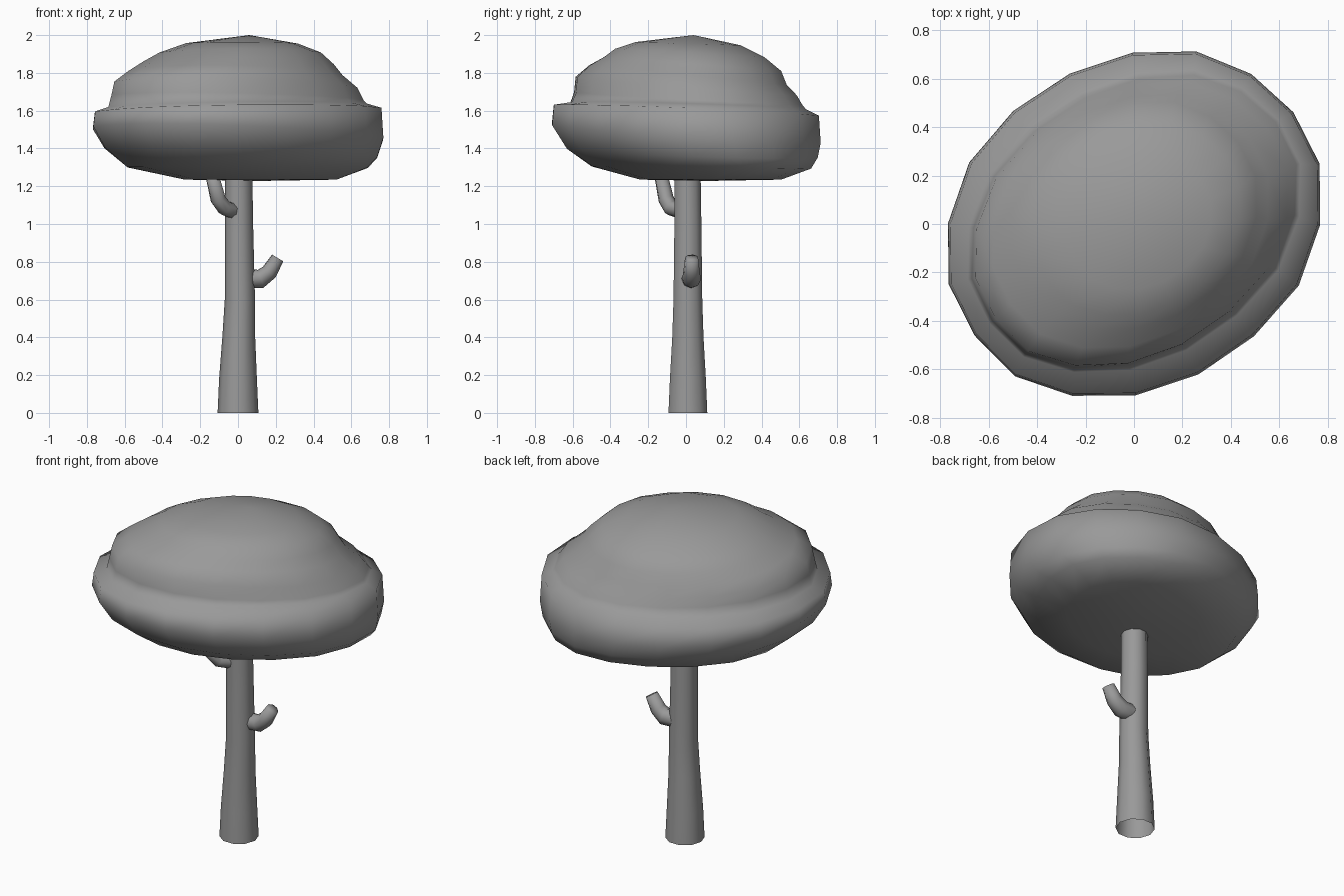
import bpy, bmesh, math, random
from mathutils import Vector

if "Cube" in bpy.data.objects:
    bpy.data.objects.remove(bpy.data.objects["Cube"])

random.seed(4)
grey = bpy.data.materials.new("dark_grey")
grey.diffuse_color = (0.32, 0.32, 0.32, 1)
grey.use_nodes = True
grey.node_tree.nodes["Principled BSDF"].inputs["Base Color"].default_value = grey.diffuse_color


def loft(name, rings, start=None, end=None):
    """Skin a list of point rings, optionally closed to an end point."""
    bm = bmesh.new()
    vr = [[bm.verts.new(p) for p in r] for r in rings]
    n = len(vr[0])
    for lo, hi in zip(vr, vr[1:]):
        for i in range(n):
            j = (i + 1) % n
            bm.faces.new((lo[i], lo[j], hi[j], hi[i]))
    for point, ring, flip in ((start, vr[0], True), (end, vr[-1], False)):
        if point:
            c = bm.verts.new(point)
            for i in range(n):
                a, b = ring[i], ring[(i + 1) % n]
                bm.faces.new((b, a, c) if flip else (a, b, c))
    bmesh.ops.recalc_face_normals(bm, faces=bm.faces[:])
    mesh = bpy.data.meshes.new(name)
    bm.to_mesh(mesh)
    bm.free()
    mesh.shade_smooth()
    mesh.materials.append(grey)
    obj = bpy.data.objects.new(name, mesh)
    bpy.context.collection.objects.link(obj)
    return obj


def oval_rings(specs, sides=18, turn=math.radians(35)):
    """Diagonal oval rings; spec = cx, cy, z, long, short, x tilt, y tilt."""
    wobble = [random.uniform(0.985, 1.02) for _ in range(sides)]
    rings = []
    for cx, cy, z, a, b, tx, ty in specs:
        ring = []
        for i in range(sides):
            t = 2 * math.pi * i / sides
            u, v = a * wobble[i] * math.cos(t), b * wobble[i] * math.sin(t)
            x = cx + u * math.cos(turn) - v * math.sin(turn)
            y = cy + u * math.sin(turn) + v * math.cos(turn)
            ring.append((x, y, z + tx * x + ty * y))
        rings.append(ring)
    return rings


def branch(name, path, radii, sides=8):
    """Round limb along a path."""
    pts = [Vector(p) for p in path]
    rings = []
    for k, p in enumerate(pts):
        d = (pts[min(k + 1, len(pts) - 1)] - pts[max(k - 1, 0)]).normalized()
        side = d.cross(Vector((0.3, 1, 0))).normalized()
        up = d.cross(side)
        rings.append([p + radii[k] * (side * math.cos(math.tau * i / sides)
                                      + up * math.sin(math.tau * i / sides))
                      for i in range(sides)])
    return loft(name, rings, end=path[-1])


# Trunk, flared toward the ground and open underneath
trunk = []
for x, y, z, r in ((0, 0.01, 0, 0.108), (0, 0.01, 0.18, 0.1),
                   (0.004, 0.01, 0.4, 0.087), (0.01, 0.01, 0.6, 0.08),
                   (0.005, 0.01, 1.0, 0.075), (0.003, 0.008, 1.26, 0.073)):
    trunk.append([(x + r * math.cos(math.tau * i / 10),
                   y + r * math.sin(math.tau * i / 10), z) for i in range(10)])
loft("trunk", trunk)

# Branch stubs
branch("lower_branch", [(0.05, 0.025, 0.71), (0.12, 0.03, 0.71),
                        (0.165, 0.03, 0.745), (0.21, 0.03, 0.82)],
       (0.05, 0.05, 0.045, 0.036))
branch("upper_branch", [(-0.03, -0.03, 1.07), (-0.07, -0.08, 1.085),
                        (-0.105, -0.105, 1.13), (-0.14, -0.135, 1.27)],
       (0.042, 0.042, 0.042, 0.036))

# Foliage: one surface stepping from wide rim through tilted wall to dome
leaves = oval_rings([
    (0.12, 0.13, 1.235, 0.42, 0.36, 0, 0),
    (0.05, 0.08, 1.30, 0.68, 0.54, 0, -0.01),
    (0.015, 0.03, 1.38, 0.765, 0.63, -0.03, -0.03),
    (0, 0, 1.48, 0.81, 0.68, -0.03, -0.06),
    (0, 0, 1.60, 0.80, 0.67, 0.02, -0.045),
    (0, 0.01, 1.625, 0.735, 0.575, 0.02, -0.035),
    (0, 0.01, 1.665, 0.72, 0.55, -0.01, -0.05),
    (-0.01, 0, 1.73, 0.69, 0.54, -0.01, -0.08),
    (-0.015, 0.01, 1.79, 0.605, 0.49, 0, -0.10),
    (0, 0.035, 1.85, 0.53, 0.45, 0, -0.08),
    (0.01, 0.02, 1.905, 0.45, 0.38, 0.01, -0.06),
    (0.02, 0.01, 1.955, 0.31, 0.27, 0, -0.03)])
loft("foliage", leaves, (0.12, 0.12, 1.228), (0.06, 0.04, 2.0))
